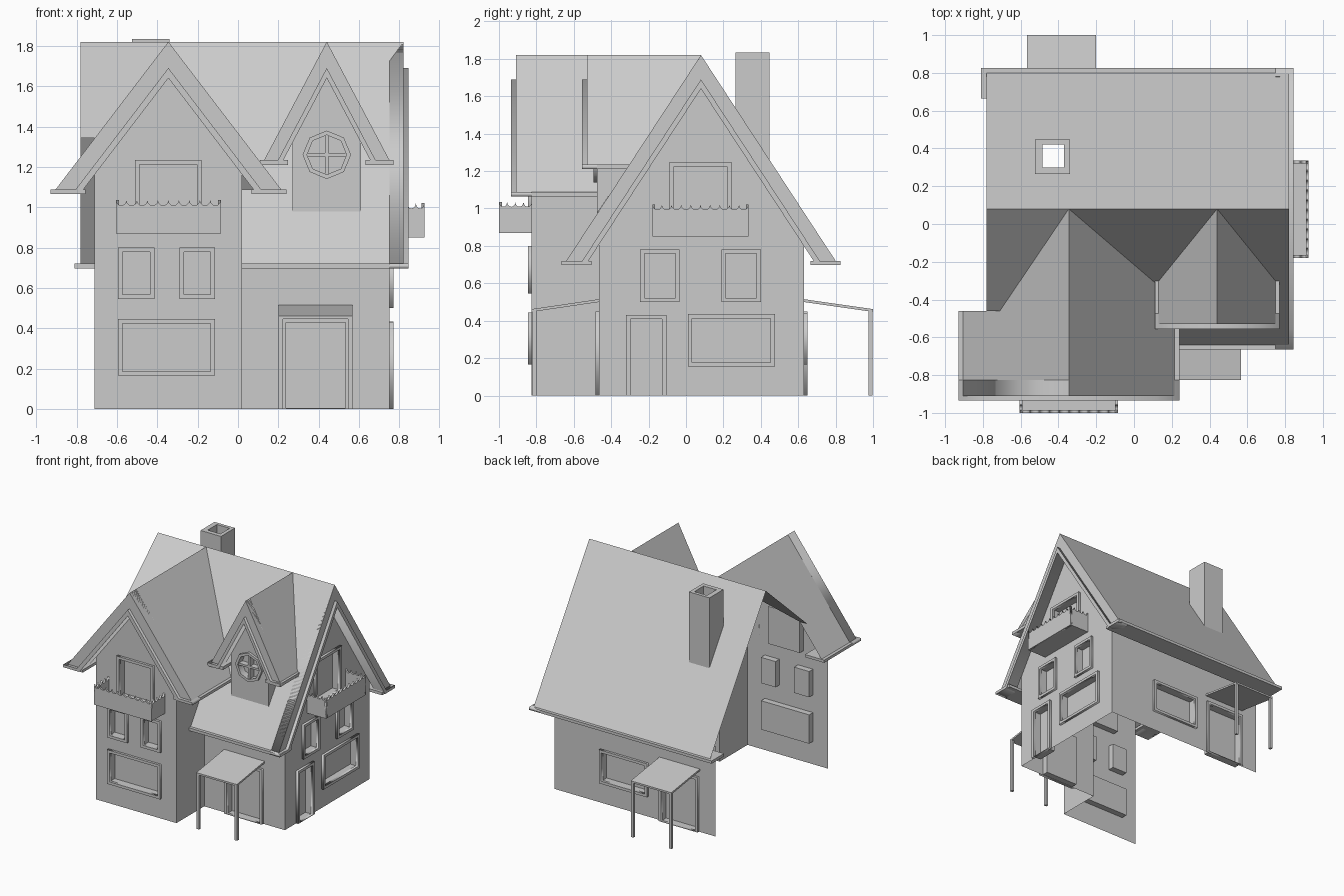
import bpy, math
from mathutils import Matrix, Vector

if "Cube" in bpy.data.objects:
    bpy.data.objects.remove(bpy.data.objects["Cube"])


def frame(origin, u, v):
    """Local u (across), v (up), w (outward) axes as a world matrix."""
    u, v = Vector(u).normalized(), Vector(v).normalized()
    m = Matrix((u, v, u.cross(v))).transposed().to_4x4()
    m.translation = Vector(origin)
    return m


def link(name, mesh):
    ob = bpy.data.objects.new(name, mesh)
    bpy.context.collection.objects.link(ob)
    return ob


def sheet(name, m, loops, w0=0.0, w1=0.0):
    """Filled outline with holes, thickened from w0 to w1."""
    cu = bpy.data.curves.new(name, 'CURVE')
    cu.dimensions, cu.fill_mode, cu.extrude = '2D', 'BOTH', (w1 - w0) / 2
    for loop in loops:
        s = cu.splines.new('POLY')
        s.points.add(len(loop) - 1)
        for p, (a, b) in zip(s.points, loop):
            p.co = (a, b, 0, 1)
        s.use_cyclic_u = True
    tmp = link(name + "_outline", cu)
    dg = bpy.context.evaluated_depsgraph_get()
    me = bpy.data.meshes.new_from_object(tmp.evaluated_get(dg))
    bpy.data.objects.remove(tmp)
    me.transform(m @ Matrix.Translation((0, 0, (w0 + w1) / 2)))
    return link(name, me)


def poly(name, verts, faces=None):
    me = bpy.data.meshes.new(name)
    me.from_pydata(verts, [], faces or [range(len(verts))])
    return link(name, me)


def box(name, m, u, v, w, open_front=False):
    vs = [m @ Vector((a, b, c)) for c in w for b in v for a in u]
    fs = [(0, 2, 3, 1), (0, 1, 5, 4), (2, 6, 7, 3), (0, 4, 6, 2), (1, 3, 7, 5)]
    return poly(name, vs, fs if open_front else fs + [(4, 5, 7, 6)])


def rect(u0, u1, v0, v1):
    return [(u0, v0), (u1, v0), (u1, v1), (u0, v1)]


def wall(name, m, outline, openings):
    """Wall sheet with framed, recessed doors and windows."""
    holes = []
    for i, (u0, u1, v0, v1) in enumerate(openings):
        t = 0.022
        b = v0 + (0.004 if v0 == 0 else t)
        hole = rect(u0 + t, u1 - t, b, v1 - t)
        holes.append(hole)
        kind = "door" if v0 == 0 else "window"
        sheet(f"{name}_{kind}_frame_{i}", m, [rect(u0, u1, v0, v1), hole], 0, 0.02)
        box(f"{name}_{kind}_recess_{i}", m, (u0 + t, u1 - t), (b, v1 - t), (-0.05, 0), True)
    sheet(name, m, [outline] + holes)


def gable(name, m, half, zt, foot, zb, depth, left, right):
    """Thick roof edge, moulding below it and eave strips of given lengths."""
    s = (1.82 - zt) / half
    mid, inn = (1.69 - zt) / s, (1.64 - zb) / s
    sheet(name + "_verge", m, [[(-half, zt), (0, 1.82), (half, zt), (mid, zt),
                               (0, 1.69), (-mid, zt)]], -depth, 0)
    sheet(name + "_moulding", m, [[(-foot, zt), (-mid, zt), (0, 1.69), (mid, zt), (foot, zt),
                                  (foot, zb), (inn, zb), (0, 1.64), (-inn, zb), (-foot, zb)]],
          -depth, 0.025)
    box(name + "_eave_left", m, (-foot, -mid + 0.05), (zb, zt), (-left, 0.02))
    box(name + "_eave_right", m, (mid - 0.05, foot), (zb, zt), (-right, 0.02))


def fence(length, height, teeth):
    """Panel outline with a scalloped top."""
    p, n = length / teeth, 6
    top = [(i * p + p / 2 - p / 2 * math.cos(math.pi * k / n),
            height - 0.026 * math.sin(math.pi * k / n))
           for i in range(teeth) for k in range(n)] + [(length, height)]
    return [(length, 0), (0, 0)] + top


def balcony(name, m, u0, u1, z0, height, depth):
    box(name + "_floor", m, (u0, u1), (z0, z0 + 0.015), (0, depth))
    sheet(name + "_front", m @ Matrix.Translation((u0, z0, depth)),
          [fence(u1 - u0, height, 10)], -0.015, 0)
    for side, u in (("left", u0), ("right", u1 - 0.015)):
        f = m @ Matrix.Translation((u, z0, 0)) @ Matrix.Rotation(-math.pi / 2, 4, 'Y')
        sheet(f"{name}_{side}", f, [fence(depth, height, 4)], -0.015, 0)


def porch(name, m, u0, u1, depth):
    vs = [m @ Vector((u, z, w)) for u in (u0, u1)
          for z, w in ((0.50, 0), (0.515, 0), (0.462, depth), (0.447, depth))]
    poly(name + "_roof", vs, [(0, 1, 2, 3), (7, 6, 5, 4), (0, 4, 5, 1),
                              (1, 5, 6, 2), (2, 6, 7, 3), (3, 7, 4, 0)])
    for i, u in enumerate((u0, u1 - 0.022)):
        box(f"{name}_post_{i}", m, (u, u + 0.022), (0, 0.452), (depth - 0.025, depth - 0.003))


X, Y, Z = Vector((1, 0, 0)), Vector((0, 1, 0)), Vector((0, 0, 1))
wing, front = frame((0, -0.825, 0), X, Z), frame((0, -0.465, 0), X, Z)
side, back = frame((0.75, 0, 0), Y, Z), frame((0, 0.63, 0), -X, Z)

# Walls with doors and windows
wall("wing_front_wall", wing,
     [(-0.71, 0), (0.02, 0), (0.02, 1.18), (-0.345, 1.66), (-0.71, 1.18)],
     [(-0.595, -0.115, 0.165, 0.445), (-0.595, -0.415, 0.545, 0.80),
      (-0.29, -0.115, 0.545, 0.80), (-0.51, -0.18, 0.885, 1.235)])
wall("right_wall", side,
     [(-0.465, 0), (0.63, 0), (0.63, 0.81), (0.08, 1.66), (-0.465, 0.81)],
     [(0.01, 0.475, 0.155, 0.435), (-0.245, -0.035, 0.50, 0.78),
      (0.19, 0.40, 0.50, 0.78), (-0.09, 0.245, 0.867, 1.245), (-0.32, -0.105, 0, 0.43)])
wall("main_front_wall", front, rect(0.02, 0.75, 0, 0.74), [(0.215, 0.555, 0, 0.45)])
wall("back_wall", back, rect(-0.75, 0.71, 0, 0.74),
     [(-0.335, 0.10, 0.165, 0.44), (0.205, 0.56, 0, 0.45)])
sheet("wing_side_wall", frame((0.02, 0, 0), Y, Z),
      [[(-0.825, 0), (-0.465, 0), (-0.465, 0.99), (-0.34, 1.18), (-0.825, 1.18)]])

# Main roof, with an opening under the chimney
L = math.hypot(0.72, 1.10)
slope = frame((0, 0.80, 0.72), -X, (0, -0.72, 1.10))
sheet("main_roof_back", slope, [rect(-0.82, 0.78, 0, L),
      rect(0.37, 0.485, 0.38 / 0.72 * L, 0.50 / 0.72 * L)])
poly("main_roof_front", [(-0.345, 0.08, 1.82), (0.215, -0.40, 1.087), (0.02, -0.40, 1.087),
                         (0.02, -0.64, 0.72), (0.82, -0.64, 0.72), (0.82, 0.08, 1.82)])
poly("main_roof_left", [(-0.78, 0.08, 1.82), (-0.78, -0.46, 1.342),
                        (-0.71, -0.46, 1.342), (-0.345, 0.08, 1.82)])
gable("main_roof", frame((0.82, 0.08, 0), Y, Z), 0.72, 0.72, 0.745, 0.697, 0.07, 0.80, 1.63)

# Wing roof
poly("wing_roof_left", [(-0.345, 0.08, 1.82), (-0.71, -0.46, 1.342), (-0.905, -0.46, 1.087),
                        (-0.905, -0.91, 1.087), (-0.345, -0.91, 1.82)])
poly("wing_roof_right", [(-0.345, 0.08, 1.82), (-0.345, -0.91, 1.82),
                         (0.215, -0.91, 1.087), (0.215, -0.40, 1.087)])
gable("wing_roof", frame((-0.345, -0.91, 0), X, Z), 0.56, 1.087, 0.585, 1.065, 0.085, 0.45, 0.50)

# Dormer roof, walls and eight-sided window
for name, sgn in (("left", -1), ("right", 1)):
    e = 0.44 + sgn * 0.31
    poly(f"dormer_roof_{name}", [(0.44, 0.08, 1.82), (0.44, -0.53, 1.82),
                                 (e, -0.53, 1.235), (e, -0.30, 1.235)])
    s = 0.44 + sgn * 0.17
    poly(f"dormer_side_{name}", [(s, -0.475, 0.975), (s, -0.475, 1.34), (s, -0.23, 1.34)])
gable("dormer_roof", frame((0.44, -0.53, 0), X, Z), 0.31, 1.235, 0.33, 1.21, 0.055, 0.24, 0.24)
dm = frame((0.44, -0.475, 1.26), X, Z)


def octagon(r):
    return [(r * math.cos(k * math.pi / 4), r * math.sin(k * math.pi / 4)) for k in range(8)]


sheet("dormer_front_wall", dm,
      [[(-0.17, -0.28), (0.17, -0.28), (0.17, 0.08), (0, 0.40), (-0.17, 0.08)], octagon(0.098)])
sheet("dormer_window_frame", dm, [octagon(0.12), octagon(0.098)], -0.04, 0.02)
sheet("dormer_window_pane", dm, [octagon(0.10)], -0.04, -0.04)
box("dormer_window_bar_upright", dm, (-0.008, 0.008), (-0.097, 0.097), (-0.04, 0.01))
box("dormer_window_bar_cross", dm, (-0.097, 0.097), (-0.008, 0.008), (-0.04, 0.009))

# Open chimney following the roof slope at its foot
ring = [rect(-0.525, -0.34, 0.265, 0.447), rect(-0.485, -0.37, 0.30, 0.42)]
verts, faces = [], []
for loop in ring:
    verts += [(x, y, 1.835) for x, y in loop]
    verts += [(x, y, 1.82 - (y - 0.08) * 1.10 / 0.72) for x, y in loop]
for i in range(4):
    j = (i + 1) % 4
    faces += [(i, i + 4, j + 4, j), (i + 8, j + 8, j + 12, i + 12), (i, j, j + 8, i + 8)]
poly("chimney", verts, faces)

# Balconies and porches
balcony("front_balcony", wing, -0.605, -0.085, 0.87, 0.165, 0.175)
balcony("right_balcony", side, -0.18, 0.335, 0.85, 0.17, 0.175)
porch("front_porch", front, 0.20, 0.567, 0.36)
porch("back_porch", back, 0.20, 0.567, 0.37)
